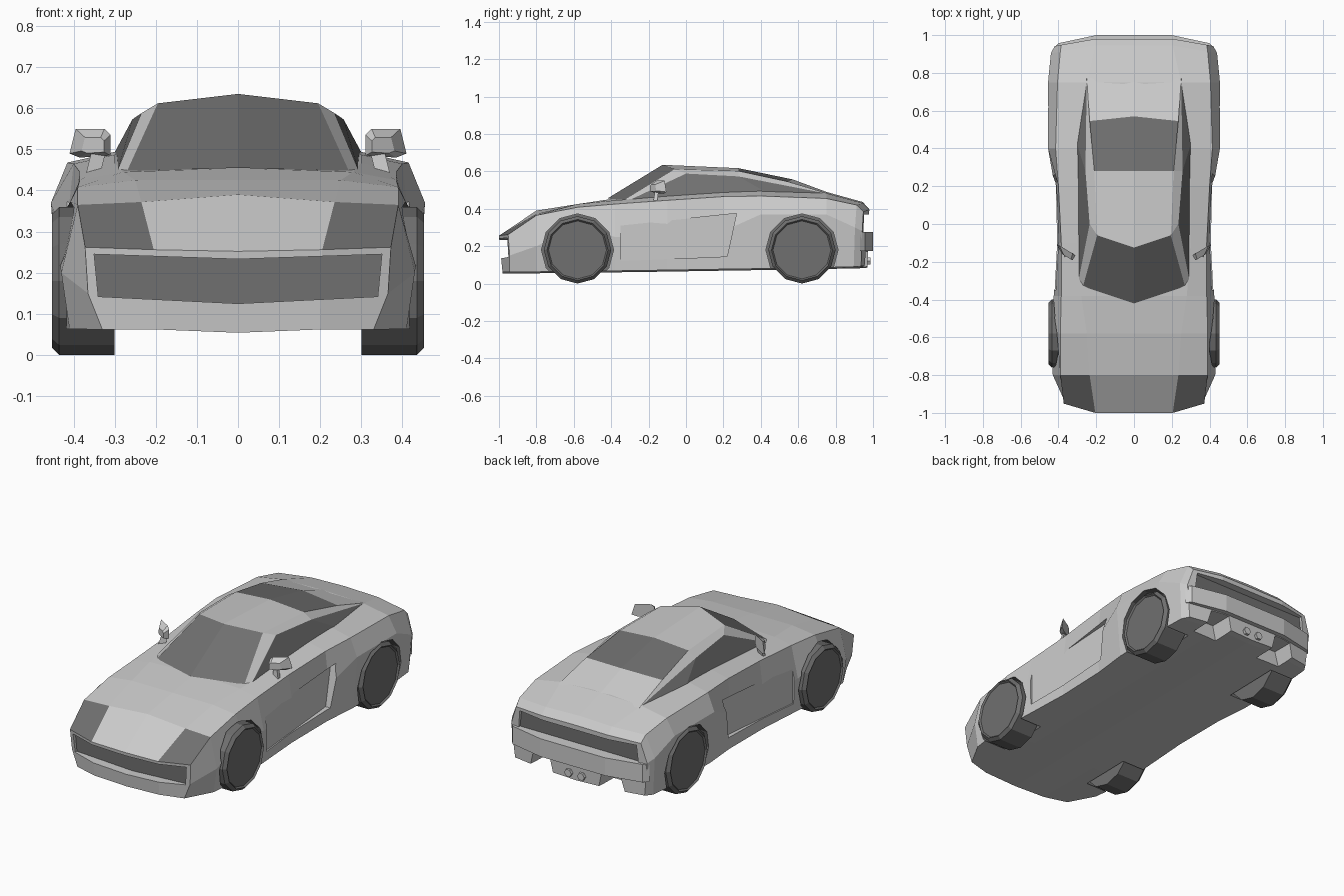
import bpy, bmesh, math
from mathutils import Vector, Matrix

if "Cube" in bpy.data.objects:
    bpy.data.objects.remove(bpy.data.objects["Cube"])

dark_mat = bpy.data.materials.new("dark_grey")
dark_mat.diffuse_color = (0.16, 0.16, 0.16, 1)
dark_mat.use_nodes = True
dark_mat.node_tree.nodes["Principled BSDF"].inputs["Base Color"].default_value = dark_mat.diffuse_color
paint_mat = bpy.data.materials.new("paint_grey")
paint_mat.diffuse_color = (0.6, 0.6, 0.6, 1)
paint_mat.use_nodes = True
paint_mat.node_tree.nodes["Principled BSDF"].inputs["Base Color"].default_value = paint_mat.diffuse_color


def build(name, verts, faces, dark=(), mirror=True):
    """Flat-faced mesh; 'dark' lists dark face indices, or True for all."""
    bm = bmesh.new()
    vs = [bm.verts.new(v) for v in verts]
    for i, f in enumerate(faces):
        face = bm.faces.new([vs[k] for k in f])
        face.material_index = int(dark is True or (dark is not True and i in dark))
    if mirror:
        bmesh.ops.mirror(bm, geom=bm.verts[:] + bm.edges[:] + bm.faces[:],
                         matrix=Matrix.Identity(4), merge_dist=0.001, axis='X')
    bmesh.ops.recalc_face_normals(bm, faces=bm.faces[:])
    me = bpy.data.meshes.new(name)
    bm.to_mesh(me)
    bm.free()
    me.materials.append(paint_mat)
    me.materials.append(dark_mat)
    ob = bpy.data.objects.new(name, me)
    bpy.context.collection.objects.link(ob)
    return ob


def prism(name, pts, vec, scale=1.0, dark=(), mirror=True):
    """Polygon swept along vec, its far end scaled about the centre."""
    pts = [Vector(p) for p in pts]
    n = len(pts)
    c = sum(pts, Vector()) / n
    far = [c + (p - c) * scale + Vector(vec) for p in pts]
    faces = [tuple(range(n)), tuple(range(n, 2 * n))]
    faces += [(i, (i + 1) % n, n + (i + 1) % n, n + i) for i in range(n)]
    return build(name, pts + far, faces, dark, mirror)


def circle(x, y, z, r, n=12):
    return [(x, y + r * math.sin(2 * math.pi * i / n), z + r * math.cos(2 * math.pi * i / n))
            for i in range(n)]


def cut(target, cutter):
    m = target.modifiers.new("cut", 'BOOLEAN')
    m.operation, m.solver, m.object = 'DIFFERENCE', 'EXACT', cutter
    cutter.hide_render = True
    bpy.context.view_layer.objects.active = target
    bpy.ops.object.modifier_apply(modifier=m.name)
    bpy.data.objects.remove(cutter)


# Body: half cross-sections lofted front to back
# y, end bow, sill x/z, side x/z, shoulder x/z, deck edge x/z, centre z
sections = [
    (-1.0, .05, .33, .062, .365, .15, .372, .262, .205, .256, .252),
    (-.80, .0, .41, .063, .43, .20, .39, .365, .235, .372, .39),
    (-.58, .0, .435, .065, .445, .30, .39, .408, .25, .425, .425),
    (-.38, .0, .42, .068, .425, .25, .385, .425, .28, .445, .455),
    (-.10, .0, .405, .072, .41, .25, .385, .445, .30, .467, .465),
    (.20, .0, .41, .077, .42, .28, .40, .465, .30, .487, .49),
    (.40, .0, .43, .08, .455, .37, .415, .468, .295, .495, .50),
    (.75, .0, .435, .086, .455, .37, .405, .455, .25, .483, .49),
    (.945, -.03, .425, .09, .44, .30, .39, .42, .205, .43, .436),
    (.98, -.03, .40, .093, .42, .28, .385, .385, .205, .395, .397),
]
verts, faces, W = [], [], 7
for y, bow, ax, az, bx, bz, cx, cz, dx, dz, ez in sections:
    ring = [(0, az - .008), (.2, az), (ax, az), (bx, bz), (cx, cz), (dx, dz), (0, ez)]
    for x, z in ring:
        verts.append((x, y + bow * (max(0, x - .205) / .17 + 2 * max(0, .25 - z)), z))
for s in range(len(sections) - 1):
    for k in range(W - 1):
        a = s * W + k
        faces.append((a, a + 1, a + W + 1, a + W))
for a in (0, len(verts) - W):
    faces += [(a, a + 1, a + 5, a + 6), tuple(range(a + 1, a + 6))]
body = build("body", verts, faces, dark=[4])      # face 4 is the headlight

# Grille and tail panel recesses
cut(body, prism("grille_cutter",
                [(-.35, -.935, .245), (0, -.935, .233), (.35, -.935, .245),
                 (.34, -.935, .142), (0, -.935, .125), (-.34, -.935, .142)],
                (0, -.2, 0), dark=[0], mirror=False))
cut(body, prism("tail_panel_cutter",
                [(-.36, .935, .37), (.36, .935, .37), (.37, .935, .275), (-.37, .935, .275)],
                (0, .2, 0), dark=[0], mirror=False))

# Wheel arches
WHEELS = (("front", -.58), ("rear", .62))
for label, y in WHEELS:
    cut(body, prism(label + "_arch_cutter", circle(.285, y, .18, .193), (.3, 0, 0), dark=True))

# Door scoops, deeper towards the rear
cut(body, prism("door_cutter", [(.412, -.35, .31), (.385, .27, .375),
                                (.3872, .22, .145), (.412, -.35, .12)], (.2, 0, 0)))

# Openings under the tail
cut(body, prism("tail_notch_cutter", [(.11, .84, -.05), (.16, .84, .17),
                                      (.27, .84, .17), (.33, .84, -.05)], (0, .3, 0)))

# Cabin: glass, pillars, roof and rear buttresses
cabin = [(0, -.42, .455), (.27, -.33, .447), (.195, -.06, .612), (0, -.125, .635),
         (.21, .28, .602), (0, .28, .617), (.235, .545, .545), (0, .57, .557),
         (.25, .77, .478), (0, .80, .472), (.292, -.29, .452), (.235, .0, .588),
         (.257, .28, .573), (.30, .42, .493)]
build("cabin", cabin,
      [(0, 1, 2, 3), (2, 4, 5, 3), (4, 6, 7, 5), (6, 8, 9, 7), (1, 10, 11, 2),
       (2, 11, 12, 4), (10, 13, 12, 11), (12, 13, 8), (4, 12, 8, 6)],
      dark=[0, 2, 6, 7])

# Rear bumper
prism("rear_bumper", [(-.425, .93, .175), (-.40, .957, .175), (-.2, 1.0, .175), (.2, 1.0, .175),
                      (.40, .957, .175), (.425, .93, .175)], (0, 0, .1), mirror=False)

# Exhausts
prism("exhausts", [(.04 + .022 * math.cos(i * math.pi / 3), .93, .12 + .022 * math.sin(i * math.pi / 3))
                   for i in range(6)], (0, .056, 0))

# Wheels: lathed rings of (radius, x) with a chamfered outer edge
profile = [(.18, .30), (.18, .435), (.163, .452), (.155, .443)]
for label, y in WHEELS:
    rings = [p for r, x in profile for p in circle(x, y, .18, r)]
    quads = [(s * 12 + i, s * 12 + (i + 1) % 12, s * 12 + 12 + (i + 1) % 12, s * 12 + 12 + i)
             for s in range(3) for i in range(12)]
    build(label + "_wheels", rings, quads + [tuple(range(12)), tuple(range(36, 48))], dark=True)

# Door mirrors
head = [(.31, .535), (.325, .55), (.395, .55), (.41, .49), (.385, .48), (.31, .485)]
prism("mirror_heads", [(x, -.165 + (x - .31) * .6, z) for x, z in head],
      (-.005, -.04, -.005), scale=.55)
prism("mirror_stalks", [(.335, -.165, .44), (.37, -.155, .44), (.37, -.175, .44)],
      (-.015, .01, .06))
